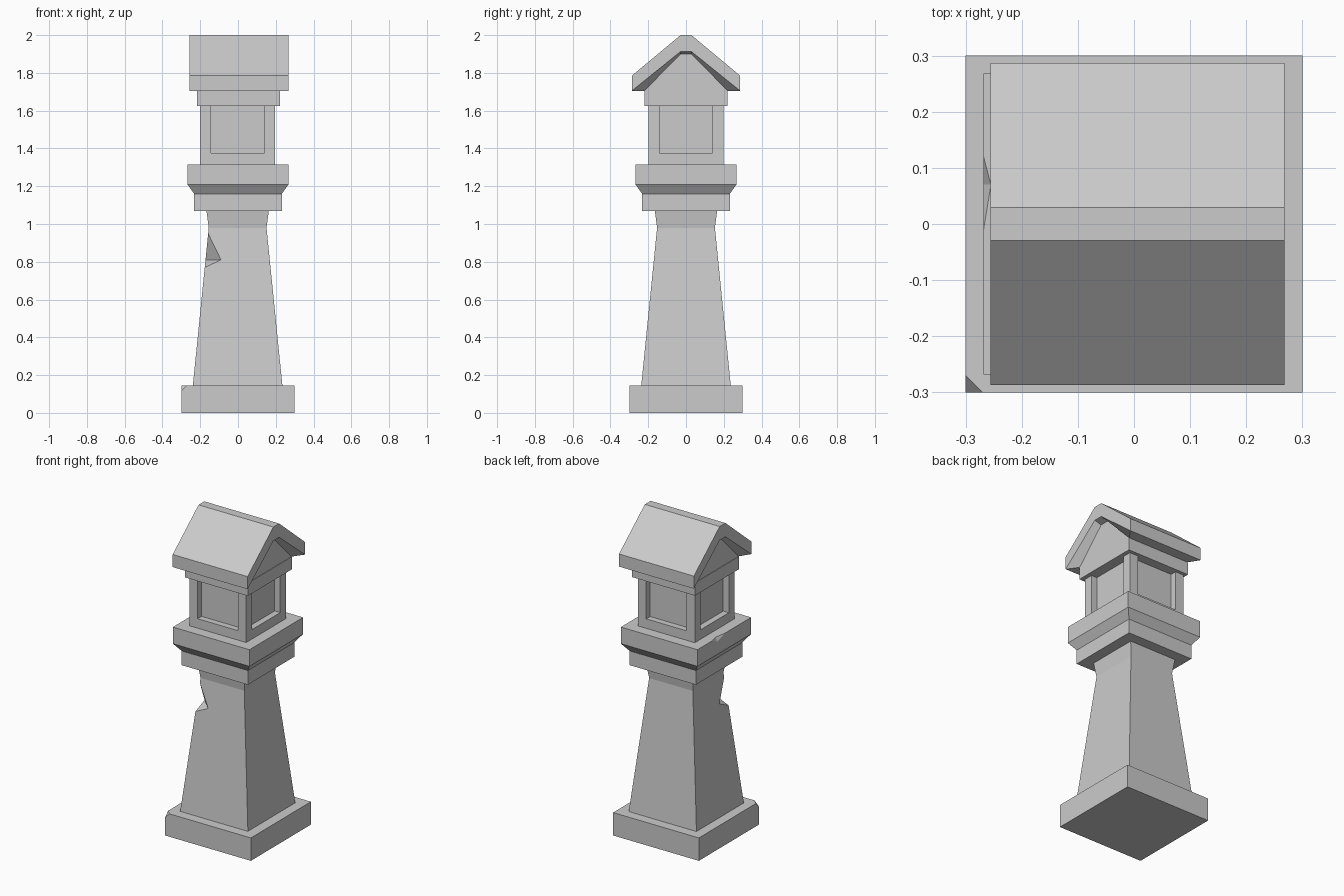
import bpy, bmesh
from mathutils import Vector

if "Cube" in bpy.data.objects:
    bpy.data.objects.remove(bpy.data.objects["Cube"])


def finish(bm, name):
    bmesh.ops.recalc_face_normals(bm, faces=bm.faces[:])
    me = bpy.data.meshes.new(name)
    bm.to_mesh(me)
    bm.free()
    ob = bpy.data.objects.new(name, me)
    bpy.context.scene.collection.objects.link(ob)
    return ob


def stack(name, levels, cx=0.0, cy=0.0):
    """Square rings (half width, z) skinned into one closed solid."""
    bm = bmesh.new()
    rings = []
    for h, z in levels:
        rings.append([bm.verts.new((cx + sx * h, cy + sy * h, z))
                      for sx, sy in ((-1, -1), (1, -1), (1, 1), (-1, 1))])
    bm.faces.new(rings[0])
    bm.faces.new(rings[-1])
    for a, b in zip(rings, rings[1:]):
        for i in range(4):
            j = (i + 1) % 4
            bm.faces.new((a[i], a[j], b[j], b[i]))
    return finish(bm, name)


def chip(target, mid, a, b, along):
    """Cut a V-shaped nick whose valley passes through mid."""
    mid, along = Vector(mid), Vector(along).normalized() * 0.14
    tri = [mid] + [mid + (Vector(p) - mid) * 1.6 for p in (a, b)]
    bm = bmesh.new()
    lo = [bm.verts.new(p - along) for p in tri]
    hi = [bm.verts.new(p + along) for p in tri]
    bm.faces.new(lo)
    bm.faces.new(hi)
    for i in range(3):
        j = (i + 1) % 3
        bm.faces.new((lo[i], lo[j], hi[j], hi[i]))
    cutter = finish(bm, target.name + "_chip_cutter")
    cutter.hide_render = True
    cutter.hide_viewport = True
    cutter.display_type = 'WIRE'
    mod = target.modifiers.new("chip", 'BOOLEAN')
    mod.operation = 'DIFFERENCE'
    mod.solver = 'EXACT'
    mod.object = cutter


# Base slab with one broken corner
base = stack("base", [(0.3, 0), (0.3, 0.145)])
bm = bmesh.new()
bm.from_mesh(base.data)
bmesh.ops.bisect_plane(bm, geom=bm.verts[:] + bm.edges[:] + bm.faces[:],
                       plane_co=(-0.27, -0.3, 0.145), plane_no=(-1, -1, 1),
                       clear_outer=True)
bmesh.ops.holes_fill(bm, edges=[e for e in bm.edges if e.is_boundary])
bmesh.ops.recalc_face_normals(bm, faces=bm.faces[:])
bm.to_mesh(base.data)
bm.free()

# Tapered column with a nick in its front left edge
column = stack("column", [(0.237, 0.145), (0.153, 0.98), (0.165, 1.07)], cx=-0.002)
chip(column, (-0.131, -0.129, 0.81), (-0.158, -0.156, 0.95),
     (-0.176, -0.174, 0.77), (1, -1, 0))

# Stepped capital with a small nick on the left
capital = stack("capital", [(0.232, 1.07), (0.232, 1.16), (0.268, 1.21), (0.268, 1.315)])
chip(capital, (-0.2615, 0.07, 1.3025), (-0.268, -0.01, 1.315),
     (-0.268, 0.12, 1.315), (0.013, 0, 0.025))

# Lantern: sill, recessed core and corner posts
stack("lantern_sill", [(0.199, 1.315), (0.199, 1.375)], cx=-0.002)
stack("lantern_core", [(0.16, 1.375), (0.16, 1.625)], cx=-0.002)
for sx in (-1, 1):
    for sy in (-1, 1):
        stack("lantern_post", [(0.029, 1.375), (0.029, 1.625)],
              cx=-0.002 + sx * 0.17, cy=sy * 0.17)

# Beam block under the roof
stack("lantern_top", [(0.22, 1.625), (0.22, 1.705)], cx=0.003)

# Gabled roof: outer shell, end rims and set-back gable walls
bm = bmesh.new()
cx, half, wall = 0.006, 0.262, 0.217
ends = []
for s in (-1, 1):
    xe, xg = cx + s * half, 0.003 + s * wall
    o = [bm.verts.new((xe, y, z)) for y, z in
         ((-0.287, 1.705), (-0.287, 1.785), (-0.029, 2.0),
          (0.029, 2.0), (0.287, 1.785), (0.287, 1.705))]
    n = [bm.verts.new((xe, y, 1.913)) for y in (-0.029, 0.029)]
    g = [bm.verts.new((xg, y, z)) for y, z in
         ((-0.22, 1.705), (-0.029, 1.9), (0.029, 1.9), (0.22, 1.705))]
    inner = [o[0], n[0], n[1], o[5]]
    for f in ((o[0], o[1], o[2], n[0]), (n[0], o[2], o[3], n[1]),
              (n[1], o[3], o[4], o[5]), g):
        bm.faces.new(f)
    for i in range(3):
        bm.faces.new((inner[i], inner[i + 1], g[i + 1], g[i]))
    ends.append((o, g))
(o1, g1), (o2, g2) = ends
for i in range(5):
    bm.faces.new((o1[i], o1[i + 1], o2[i + 1], o2[i]))
bm.faces.new((o1[0], o2[0], g2[0], g1[0]))
bm.faces.new((o1[5], o2[5], g2[3], g1[3]))
bm.faces.new((g1[0], g2[0], g2[3], g1[3]))
finish(bm, "roof")
